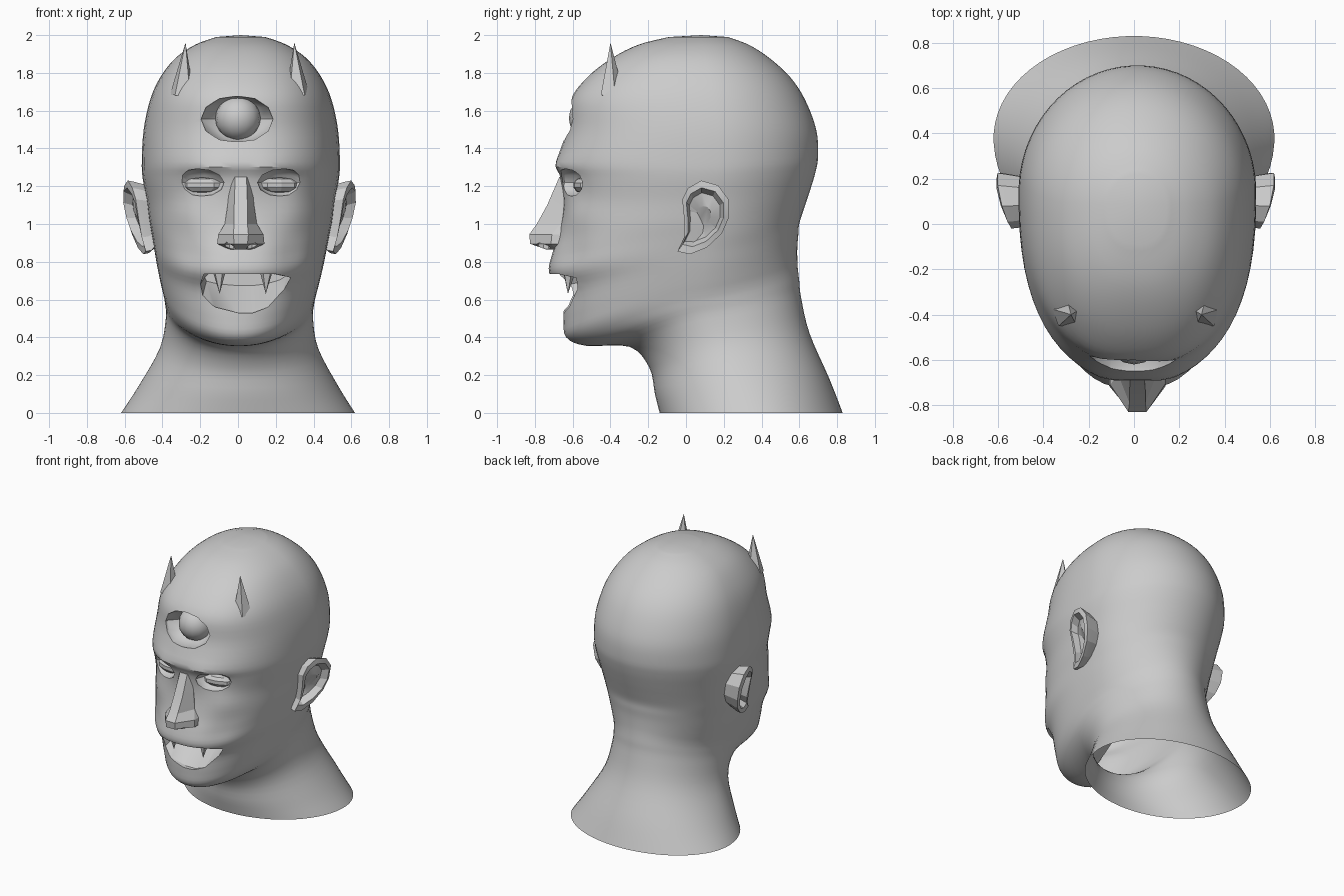
import bpy, bmesh, math
from mathutils import Vector, Matrix

cube = bpy.data.objects.get("Cube")
if cube:
    bpy.data.objects.remove(cube, do_unlink=True)

GREY = (0.6, 0.6, 0.6, 1)
mat = bpy.data.materials.new("plain grey")
mat.use_nodes = True
mat.diffuse_color = GREY
bsdf = next(n for n in mat.node_tree.nodes if n.type == 'BSDF_PRINCIPLED')
bsdf.inputs["Base Color"].default_value = GREY
CX = 0.015                                   # sideways offset of the face


def finish(name, bm):
    bmesh.ops.recalc_face_normals(bm, faces=bm.faces[:])
    me = bpy.data.meshes.new(name)
    bm.to_mesh(me)
    bm.free()
    me.materials.append(mat)
    ob = bpy.data.objects.new(name, me)
    bpy.context.collection.objects.link(ob)
    return ob


def loft(name, rings, tip=None):
    """Skin closed rings; the first end closes to a tip if one is given."""
    bm = bmesh.new()
    rows = [[bm.verts.new(p) for p in r] for r in rings]
    n = len(rows[0])
    for a, b in zip(rows, rows[1:]):
        for i in range(n):
            j = (i + 1) % n
            bm.faces.new((a[i], a[j], b[j], b[i]))
    if tip:
        t = bm.verts.new(tip)
        for i in range(n):
            bm.faces.new((t, rows[0][(i + 1) % n], rows[0][i]))
    else:
        bm.faces.new(rows[0])
    bm.faces.new(rows[-1])
    return finish(name, bm)


def ball(name, loc, size, seg=12, rot=0):
    bm = bmesh.new()
    m = (Matrix.Translation(loc) @ Matrix.Rotation(rot, 4, 'Z')
         @ Matrix.Diagonal((*size, 1)))
    bmesh.ops.create_uvsphere(bm, u_segments=seg, v_segments=seg * 2 // 3,
                              radius=1, matrix=m)
    return finish(name, bm)


def spike(name, base, tip, r, seg=5):
    base, tip = Vector(base), Vector(tip)
    d = tip - base
    bm = bmesh.new()
    m = Matrix.Translation((base + tip) / 2) @ d.to_track_quat('Z', 'Y').to_matrix().to_4x4()
    bmesh.ops.create_cone(bm, cap_ends=True, segments=seg, radius1=r, radius2=0,
                          depth=d.length, matrix=m)
    return finish(name, bm)


def cut(ob, cutters):
    for c in cutters:
        c.hide_render = True
        mod = ob.modifiers.new("cut", 'BOOLEAN')
        mod.operation, mod.solver, mod.object = 'DIFFERENCE', 'EXACT', c
    dg = bpy.context.evaluated_depsgraph_get()
    me = bpy.data.meshes.new_from_object(ob.evaluated_get(dg))
    ob.modifiers.clear()
    ob.data = me
    for c in cutters:
        bpy.data.objects.remove(c, do_unlink=True)


def smooth(ob, angle):
    bpy.ops.object.select_all(action='DESELECT')
    ob.select_set(True)
    bpy.context.view_layer.objects.active = ob
    bpy.ops.object.shade_smooth_by_angle(angle=math.radians(angle))


# Head and neck rings: front z, front y, side z, half width, back z, back y, centre y
RINGS = [
    (1.99, -.09, 1.99, .13, 1.99, .22, .08), (1.95, -.25, 1.95, .24, 1.95, .33, .08),
    (1.88, -.39, 1.88, .345, 1.88, .44, .08), (1.78, -.52, 1.78, .425, 1.78, .55, .10),
    (1.66, -.61, 1.66, .48, 1.66, .63, .12), (1.5, -.63, 1.5, .515, 1.5, .69, .14),
    (1.33, -.685, 1.33, .525, 1.36, .70, .14), (1.24, -.665, 1.24, .52, 1.27, .685, .13),
    (1.1, -.65, 1.13, .50, 1.17, .655, .12), (.95, -.675, 1.02, .485, 1.08, .625, .10),
    (.84, -.71, .94, .47, 1.0, .60, .10), (.74, -.725, .86, .455, .94, .595, .08),
    (.64, -.655, .78, .44, .88, .59, .07), (.50, -.65, .69, .42, .81, .59, .06),
    (.40, -.635, .63, .405, .76, .593, .06), (.355, -.53, .58, .395, .70, .60, .08),
    (.35, -.30, .50, .39, .61, .61, .14), (.24, -.195, .34, .42, .42, .655, .22),
    (.10, -.165, .14, .53, .18, .76, .32), (0, -.14, 0, .62, 0, .83, .38)]
# Soft face shaping: x, z, spread x, spread z, push along y
SHAPE = [(.21, 1.2, .1, .06, .015), (.15, 1.31, .12, .03, -.015),
         (.3, 1.05, .1, .07, -.015), (.27, .84, .08, .1, .02)]


def spline(a, b, c, d, t):
    return [.5 * (2 * q + (r - p) * t + (2 * p - 5 * q + 4 * r - s) * t * t
                  + (3 * q - p - 3 * r + s) * t ** 3) for p, q, r, s in zip(a, b, c, d)]


def head_ring(row, seg=64):
    zf, yf, zs, w, zb, yb, yc = row
    pts = []
    for i in range(seg):
        a = 2 * math.pi * (i + .5) / seg
        n = 2 + .4 * min(1, max(0, (zf - .3) / .4)) if math.sin(a) < 0 else 2
        s, c = abs(math.sin(a)) ** (2 / n), abs(math.cos(a)) ** (2 / n)
        x = math.copysign(w * c, math.cos(a))
        ye, ze = (yf, zf) if math.sin(a) < 0 else (yb, zb)
        y, z = yc + (ye - yc) * s, zs + (ze - zs) * s ** 1.4
        if y < -.2:
            y += sum(d * math.exp(-((abs(x) - gx) / sx) ** 2 - ((z - gz) / sz) ** 2)
                     for gx, gz, sx, sz, d in SHAPE)
        pts.append((x + CX * min(1, z), y, z))
    return pts


P = [RINGS[0]] + RINGS + [RINGS[-1]]
rows = [spline(*P[k:k + 4], t / 4) for k in range(len(RINGS) - 1) for t in range(4)]
rows.append(RINGS[-1])
head = loft("head_and_neck", [head_ring(r) for r in rows], tip=(CX, .08, 2.0))

# Openings: mouth with a floor rising inward, forehead socket, eye sockets
LIPS = [(-.18, .735), (-.2, .68), (-.19, .61), (-.12, .56), (0, .53), (.08, .53),
        (.16, .56), (.24, .63), (.285, .715), (.2, .735)]
mouth = loft("mouth_cutter", [[(.04 + (x - .04) * kx, y, .735 + (z - .735) * kz) for x, z in LIPS]
                              for y, kx, kz in ((-.95, 1, 1), (-.62, 1, 1), (-.43, .9, .3))])
cutters = [mouth, ball("socket_cutter", (-.005, -.62, 1.555), (.2, .16, .125), 10)]
for s in (-1, 1):
    cutters.append(ball("eye_cutter", (CX + s * .215, -.62, 1.22), (.135, .1, .075), 9, s * .3))
cut(head, cutters)

# Open the underside of the neck
bm = bmesh.new()
bm.from_mesh(head.data)
under = [f for f in bm.faces if all(v.co.z < .003 for v in f.verts)]
bmesh.ops.delete(bm, geom=under, context='FACES')
bm.to_mesh(head.data)
bm.free()
smooth(head, 35)

# Nose: z, front y, ridge half width, wing half width, wing y
NOSE = [(1.25, -.67, .03, .055, -.63), (1.1, -.735, .035, .07, -.655),
        (1.0, -.79, .035, .085, -.665), (.945, -.83, .04, .12, -.71),
        (.895, -.825, .035, .125, -.715), (.865, -.74, .03, .06, -.69)]
nose = loft("nose", [[(CX + x, y, z) for x, y in ((-v, -.52), (-v, wy), (-r, fy),
                                                  (r, fy), (v, wy), (v, -.52))]
                     for z, fy, r, v, wy in NOSE])
cut(nose, [ball("nostril_cutter", (CX + s * .06, -.755, .88), (.032, .04, .035), 8)
           for s in (-1, 1)])
smooth(nose, 15)

# Forehead eye
smooth(ball("forehead_eye", (0, -.5, 1.56), (.12, .12, .12), 16), 35)

# Ear outline as y, z
EAR = [(-.02, 1.13), (.01, 1.19), (.08, 1.23), (.17, 1.205), (.225, 1.13), (.225, 1.03),
       (.19, .95), (.11, .875), (.02, .84), (-.045, .855), (-.01, .93), (-.01, 1.03)]


def ear_ring(s, k, depth, base=None):
    pts = []
    for y0, z0 in EAR:
        y, z = .09 + (y0 - .09) * k, 1.04 + (z0 - 1.04) * k
        x = base or .505 + .25 * y0 + .17 * (z0 - .84) - depth
        pts.append((.008 + s * x, y, z))
    return pts


for s, side in ((-1, "right"), (1, "left")):
    ear = loft(side + "_ear", [ear_ring(s, .8, 0, .44), ear_ring(s, .97, .03), ear_ring(s, 1, 0),
                               ear_ring(s, .8, -.005), ear_ring(s, .66, .045),
                               ear_ring(s, .3, .05)])
    smooth(ear, 20)
    # Eye, horn and fang on each side
    ball(side + "_eye", (CX + s * .205, -.548, 1.205), (.11, .045, .042), 8, s * .25)
    spike(side + "_horn", (.01 + s * .305, -.395, 1.68), (.01 + s * .288, -.40, 1.96), .068)
    spike(side + "_fang", (.025 + s * .125, -.62, .75), (.025 + s * .122, -.625, .63), .036)
